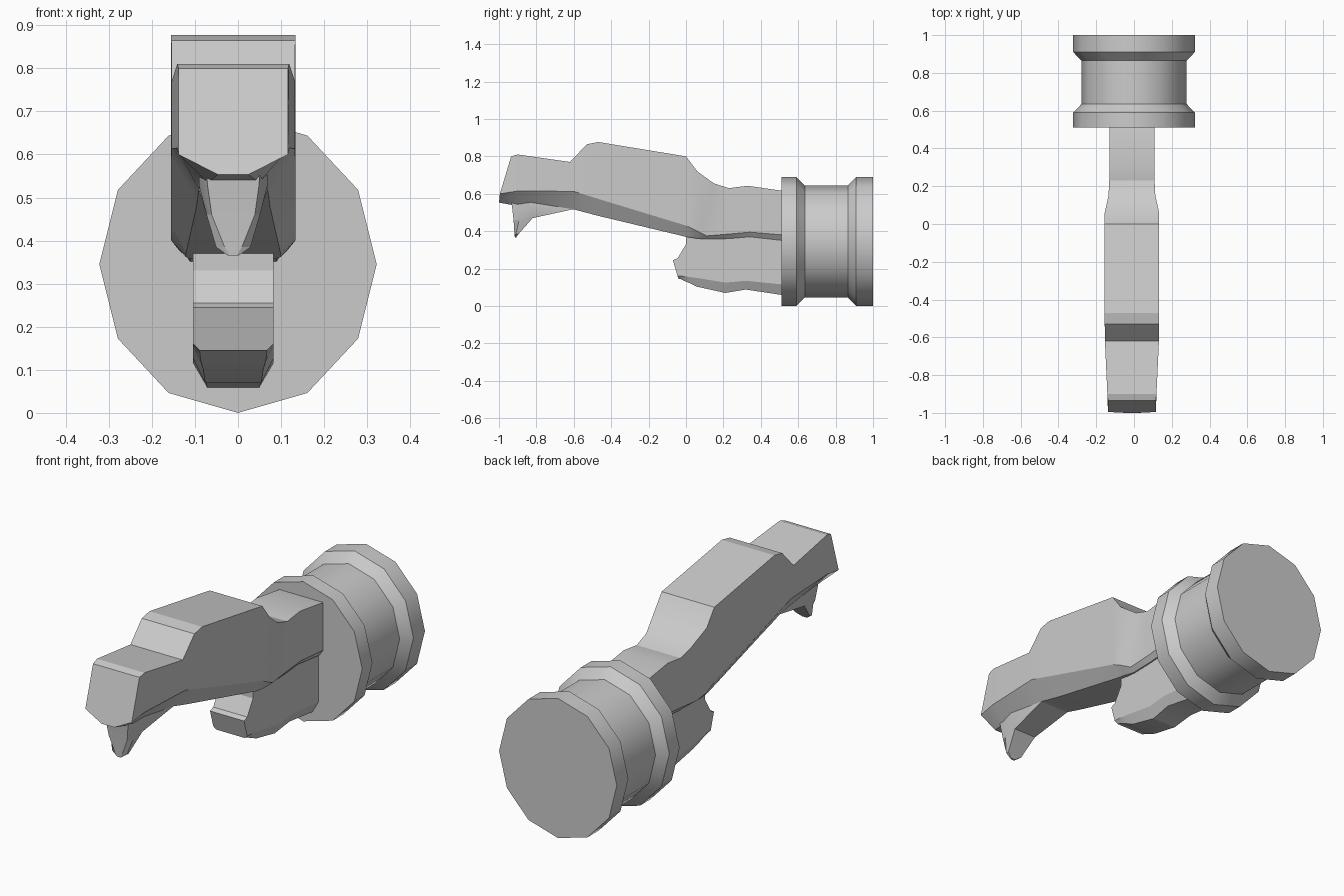
import bpy, bmesh, math

CX = -0.011  # fingers sit slightly off the centre line


def loft(name, rings, smooth=20):
    """Skin a list of equal-length point rings and cap both ends."""
    bm = bmesh.new()
    vr = [[bm.verts.new(p) for p in ring] for ring in rings]
    n = len(vr[0])
    for a, b in zip(vr, vr[1:]):
        for i in range(n):
            j = (i + 1) % n
            bm.faces.new((a[i], a[j], b[j], b[i]))
    bm.faces.new(vr[0])
    bm.faces.new(vr[-1])
    bmesh.ops.recalc_face_normals(bm, faces=bm.faces)
    me = bpy.data.meshes.new(name)
    bm.to_mesh(me)
    bm.free()
    ob = bpy.data.objects.new(name, me)
    bpy.context.collection.objects.link(ob)
    bpy.ops.object.select_all(action='DESELECT')
    ob.select_set(True)
    bpy.context.view_layer.objects.active = ob
    bpy.ops.object.shade_smooth_by_angle(angle=math.radians(smooth))
    return ob


def section(top, low, bot, w, wb):
    """Mirrored finger section: (y, z) of top, lower side edge and bottom."""
    half = [(w, *top), (w, *low), (wb, *bot)]
    return ([(CX + x, y, z) for x, y, z in half] +
            [(CX - x, y, z) for x, y, z in reversed(half)])


# Twelve-sided wrist drum with a groove
drum = [(0.51, 1), (0.59, 1), (0.635, 0.865), (0.865, 0.865), (0.91, 1), (1.0, 1)]
loft("wrist_drum", [[(0.322 * s * math.sin(k * math.pi / 6), y,
                      0.345 + 0.345 * s * math.cos(k * math.pi / 6))
                     for k in range(12)] for y, s in drum], 35)

# Long upper finger
loft("upper_finger", [section(*s) for s in [
    ((0.52, 0.615), (0.52, 0.38), (0.52, 0.35), 0.12, 0.10),
    ((0.33, 0.643), (0.34, 0.395), (0.34, 0.37), 0.12, 0.10),
    ((0.23, 0.63), (0.23, 0.385), (0.23, 0.36), 0.12, 0.10),
    ((0.15, 0.655), (0.11, 0.375), (0.10, 0.357), 0.124, 0.10),
    ((0.06, 0.72), (0.06, 0.40), (0.05, 0.362), 0.144, 0.11),
    ((0.0, 0.80), (0.0, 0.43), (0.0, 0.37), 0.144, 0.11),
    ((-0.47, 0.877), (-0.46, 0.57), (-0.46, 0.48), 0.144, 0.085),
    ((-0.53, 0.865), (-0.53, 0.592), (-0.53, 0.498), 0.144, 0.083),
    ((-0.62, 0.77), (-0.60, 0.613), (-0.60, 0.517), 0.143, 0.08),
    ((-0.90, 0.81), (-0.90, 0.615), (-0.90, 0.535), 0.13, 0.06),
    ((-0.935, 0.80), (-0.995, 0.60), (-1.0, 0.553), 0.127, 0.035),
]])

# Downward tooth at the fingertip: z, front y, back y, front and back half width
loft("finger_tooth", [[(CX - wf, yf, z), (CX + wf, yf, z), (CX + wb, yf + 0.3 * (yb - yf), z),
                       (CX + wb, yb, z + dz), (CX - wb, yb, z + dz),
                       (CX - wb, yf + 0.3 * (yb - yf), z)]
                      for z, dz, yf, yb, wf, wb in [
    (0.57, 0.0, -0.935, -0.58, 0.062, 0.08),
    (0.53, -0.012, -0.93, -0.60, 0.06, 0.08),
    (0.46, 0.01, -0.922, -0.82, 0.05, 0.062),
    (0.385, 0.0, -0.917, -0.895, 0.02, 0.04),
    (0.365, 0.002, -0.915, -0.908, 0.008, 0.012)]])

# Short lower finger
loft("lower_finger", [section(*s) for s in [
    ((0.52, 0.39), (0.52, 0.115), (0.52, 0.058), 0.093, 0.06),
    ((0.32, 0.39), (0.32, 0.135), (0.32, 0.088), 0.093, 0.07),
    ((0.21, 0.385), (0.21, 0.125), (0.21, 0.07), 0.093, 0.065),
    ((0.10, 0.375), (0.06, 0.15), (0.06, 0.103), 0.093, 0.07),
    ((0.0, 0.372), (0.02, 0.155), (0.02, 0.122), 0.093, 0.076),
    ((0.0, 0.33), (0.0, 0.158), (-0.01, 0.135), 0.093, 0.077),
    ((-0.045, 0.255), (-0.03, 0.16), (-0.03, 0.145), 0.093, 0.078),
    ((-0.07, 0.245), (-0.045, 0.16), (-0.04, 0.145), 0.093, 0.078),
]])
